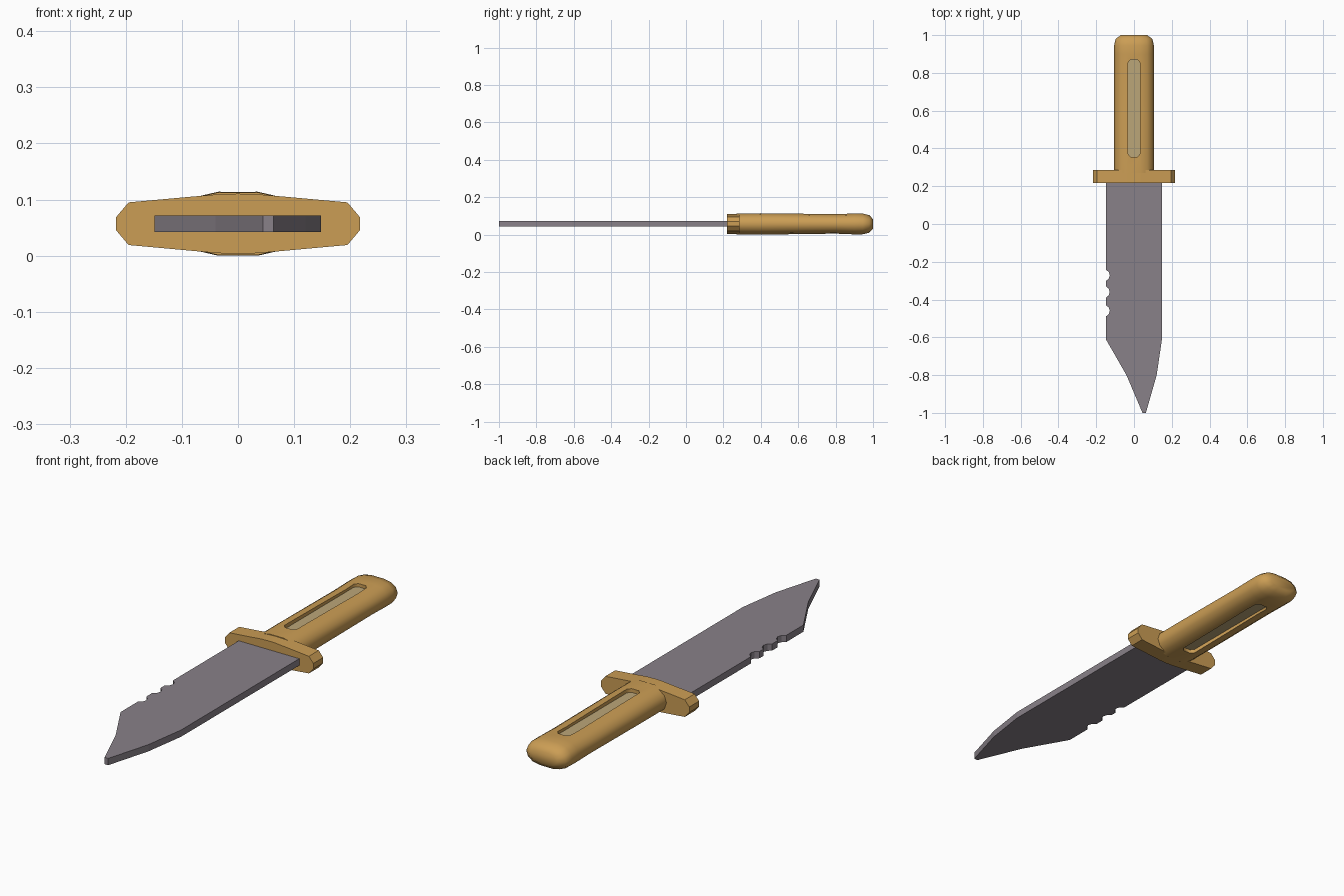
import bpy, bmesh, math
from mathutils import Vector

if "Cube" in bpy.data.objects:
    bpy.data.objects.remove(bpy.data.objects["Cube"])

ZC = 0.057  # mid-height of the knife


def material(name, color):
    m = bpy.data.materials.new(name)
    m.diffuse_color = (*color, 1)
    m.use_nodes = True
    m.node_tree.nodes["Principled BSDF"].inputs["Base Color"].default_value = m.diffuse_color
    return m


WOOD = material("tan_grip", (0.60, 0.34, 0.09))
STEEL = material("steel", (0.25, 0.22, 0.25))
INLAY = material("pale_inlay", (0.50, 0.38, 0.19))


def loft(name, rings, mat, smooth=None):
    """Skin a list of equal-length point rings and cap both ends."""
    bm = bmesh.new()
    rows = [[bm.verts.new(p) for p in ring] for ring in rings]
    n = len(rows[0])
    for a, b in zip(rows, rows[1:]):
        for i in range(n):
            j = (i + 1) % n
            bm.faces.new((a[i], a[j], b[j], b[i]))
    bm.faces.new(rows[0][::-1])
    bm.faces.new(rows[-1])
    bmesh.ops.recalc_face_normals(bm, faces=bm.faces)
    mesh = bpy.data.meshes.new(name)
    bm.to_mesh(mesh)
    bm.free()
    ob = bpy.data.objects.new(name, mesh)
    bpy.context.collection.objects.link(ob)
    mesh.materials.append(mat)
    if smooth:
        shade(ob, smooth)
    return ob


def select(ob):
    bpy.ops.object.select_all(action='DESELECT')
    ob.select_set(True)
    bpy.context.view_layer.objects.active = ob


def shade(ob, degrees):
    select(ob)
    bpy.ops.object.shade_smooth_by_angle(angle=math.radians(degrees))


def plate(name, outline, z0, z1, mat):
    return loft(name, [[(x, y, z) for x, y in outline] for z in (z0, z1)], mat)


def four_way(quarter):
    """Mirror a quarter section (+a, +b), running from the b axis to the a axis."""
    right = quarter + [(a, -b) for a, b in reversed(quarter) if b > 0]
    return right + [(-a, b) for a, b in reversed(right) if a > 0]


# Blade: clipped point and three scalloped notches on the -x edge
outline = [(0.148, 0.25), (0.148, -0.61), (0.12, -0.80), (0.063, -1.0),
           (0.045, -1.0), (-0.04, -0.80), (-0.149, -0.61)]
for yc in (-0.46, -0.36, -0.272):
    outline += [(-0.149, yc - 0.030), (-0.134, yc - 0.018), (-0.128, yc),
                (-0.134, yc + 0.018), (-0.149, yc + 0.030)]
outline.append((-0.149, 0.25))
plate("blade", outline, ZC - 0.015, ZC + 0.015, STEEL)

# Guard: faceted oval cross-bar
guard = four_way([(0, 0.0535), (0.035, 0.0525), (0.085, 0.048),
                  (0.195, 0.038), (0.217, 0.012)])
loft("guard", [[(x, y, ZC + z) for x, z in guard] for y in (0.218, 0.287)], WOOD)

# Handle: rounded section with a waist and a rounded pommel end
section = four_way([(0.035, 0.057), (0.070, 0.049), (0.095, 0.030), (0.105, 0)])
stations = [(0.27, 1, 0.98), (0.40, 1, 1.0), (0.60, 1, 0.96), (0.80, 1, 0.91),
            (0.90, 1, 0.98), (0.945, 1, 0.97), (0.98, 0.93, 0.82), (1.0, 0.66, 0.45)]
handle = loft("handle", [[(x * sx, y, ZC + z * sz) for x, z in section]
                         for y, sx, sz in stations], WOOD)

# Slot through the handle, filled by a recessed inlay
slot = [(0.031, 0.37), (0.031, 0.855), (0.018, 0.87), (-0.018, 0.87),
        (-0.031, 0.855), (-0.031, 0.37), (-0.018, 0.355), (0.018, 0.355)]
cutter = plate("slot_cutter", slot, -0.1, 0.2, WOOD)
cutter.hide_render = True
cut = handle.modifiers.new("slot", 'BOOLEAN')
cut.operation = 'DIFFERENCE'
cut.solver = 'EXACT'
cut.object = cutter
select(handle)
bpy.ops.object.modifier_apply(modifier=cut.name)
bpy.data.objects.remove(cutter)
shade(handle, 50)
plate("handle_inlay", slot, ZC - 0.040, ZC + 0.040, INLAY)
